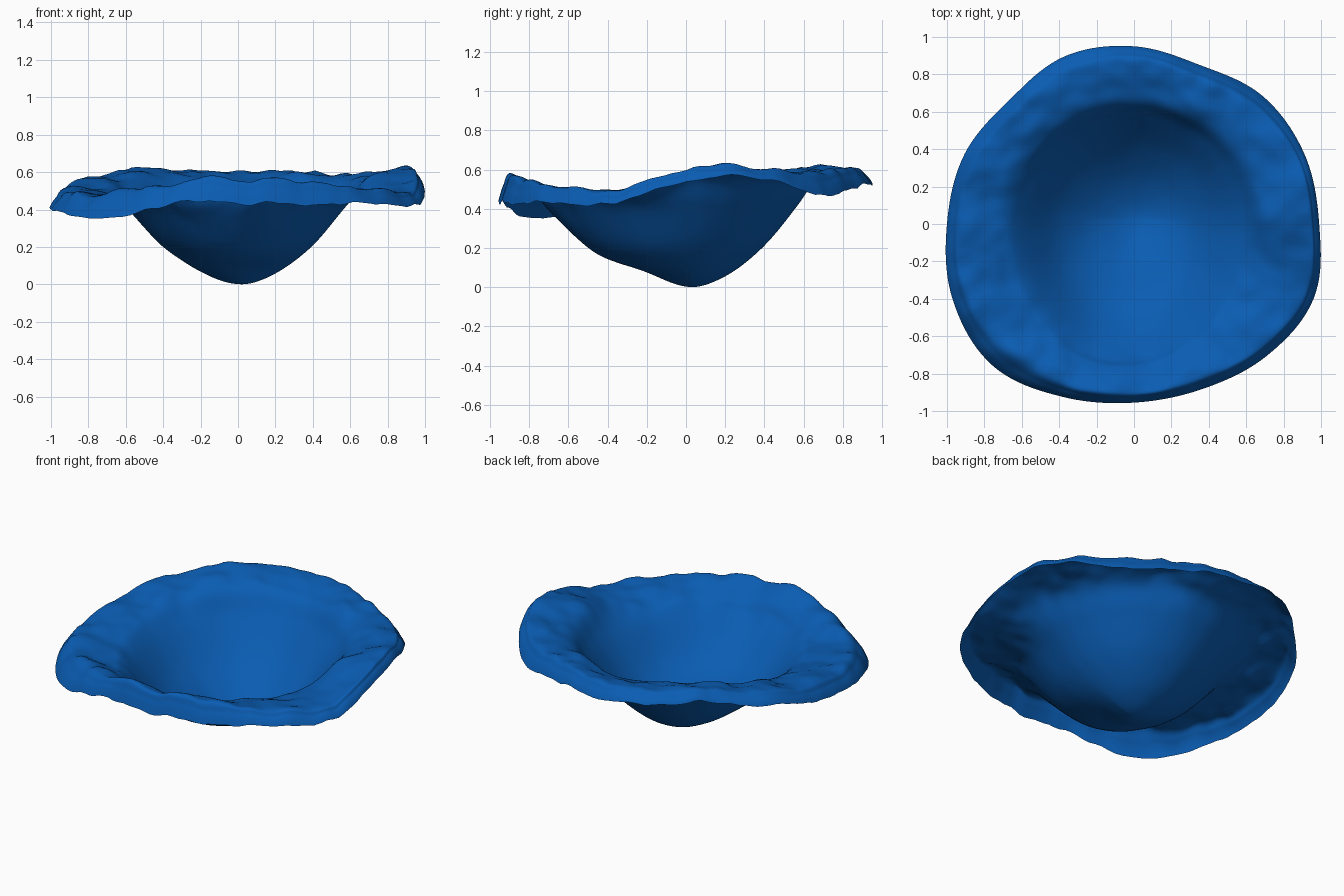
import bpy, bmesh, math
from mathutils import Vector, noise

cube = bpy.data.objects.get("Cube")
if cube:
    bpy.data.objects.remove(cube)

SEGMENTS, STEPS = 160, 8

# Rim outline around the bowl, anticlockwise from +x in equal angles:
# wall radius, crest radius, crest height, edge radius, edge height
RIM = [
    (.57, .92, .61, .99, .54), (.56, .91, .61, .985, .56),
    (.56, .87, .59, .97, .47), (.56, .83, .61, .92, .50),
    (.56, .86, .60, .95, .53), (.56, .86, .61, .97, .55),
    (.57, .85, .61, .94, .56), (.58, .89, .56, .98, .50),
    (.61, .92, .52, 1.0, .42), (.64, .95, .49, 1.05, .39),
    (.68, .94, .48, 1.07, .34), (.72, .92, .54, 1.0, .42),
    (.71, .90, .56, .955, .43), (.66, .89, .55, .955, .43),
    (.61, .92, .52, 1.0, .43), (.58, .96, .50, 1.04, .43),
]


def blend(a, b, c, d, t):
    """Smooth curve through b and c, with a and d as neighbours."""
    return tuple(q + .5 * t * (r - p + t * (2*p - 5*q + 4*r - s + t * (3*(q - r) + s - p)))
                 for p, q, r, s in zip(a, b, c, d))


def rim_at(turn):
    k = turn * len(RIM)
    i = int(k)
    return blend(*(RIM[(i + j) % len(RIM)] for j in (-1, 0, 1, 2)), k - i)


def section(turn):
    """Radius and height from the bowl's bottom, over the shoulder, to the drooping edge."""
    wall, crest, crest_z, edge, edge_z = rim_at(turn)
    front = max(0, -math.sin(turn * math.tau))
    wall_z = .42 - .02 * front
    rise = .75 - .2 * front
    keys = [(-.33 * wall, .06), (0, 0), (.33 * wall, .06 + .02 * front),
            (.68 * wall, .21 - .03 * front), (wall, wall_z),
            (wall + .36 * (crest - wall), wall_z + rise * (crest_z - wall_z)),
            (crest, crest_z),
            (.4 * crest + .6 * edge, .5 * crest_z + .5 * edge_z + .01),
            (edge, edge_z), (edge + .02, edge_z - .08)]
    return [blend(*keys[i - 1:i + 3], s / STEPS)
            for i in range(1, len(keys) - 2) for s in range(1, STEPS + 1)]


def hammered(r, z, angle, edge):
    """Place a point, with lumps that grow toward the rim."""
    x, y = r * math.cos(angle), r * math.sin(angle)
    rim = min(1, max(0, (r / edge - .58) / .22))
    lump = noise.noise(Vector((x * 5, y * 5, 3))) + .5 * noise.noise(Vector((x * 11, y * 11, 8)))
    centre = 1 - r / edge
    return (x + .02 * centre, y + .03 * centre, max(0, z + lump * (.003 + .027 * rim)))


# Bowl sheet
bm = bmesh.new()
bottom = bm.verts.new((.02, .03, 0))
rays = []
for n in range(SEGMENTS):
    turn = n / SEGMENTS
    points = section(turn)
    rays.append([bm.verts.new(hammered(r, z, turn * math.tau, points[-1][0])) for r, z in points])
for a, b in zip(rays, rays[1:] + rays[:1]):
    bm.faces.new((bottom, a[0], b[0]))
    for i in range(len(a) - 1):
        bm.faces.new((a[i], a[i + 1], b[i + 1], b[i]))
mesh = bpy.data.meshes.new("bowl")
bm.to_mesh(mesh)
bm.free()
bowl = bpy.data.objects.new("bowl", mesh)
bpy.context.collection.objects.link(bowl)

# Blue glaze
blue = bpy.data.materials.new("blue glaze")
blue.use_nodes = True
color = (.003, .108, .45, 1)
blue.diffuse_color = color
blue.node_tree.nodes["Principled BSDF"].inputs["Base Color"].default_value = color
mesh.materials.append(blue)

bpy.context.view_layer.objects.active = bowl
bowl.select_set(True)
bpy.ops.object.shade_smooth()
